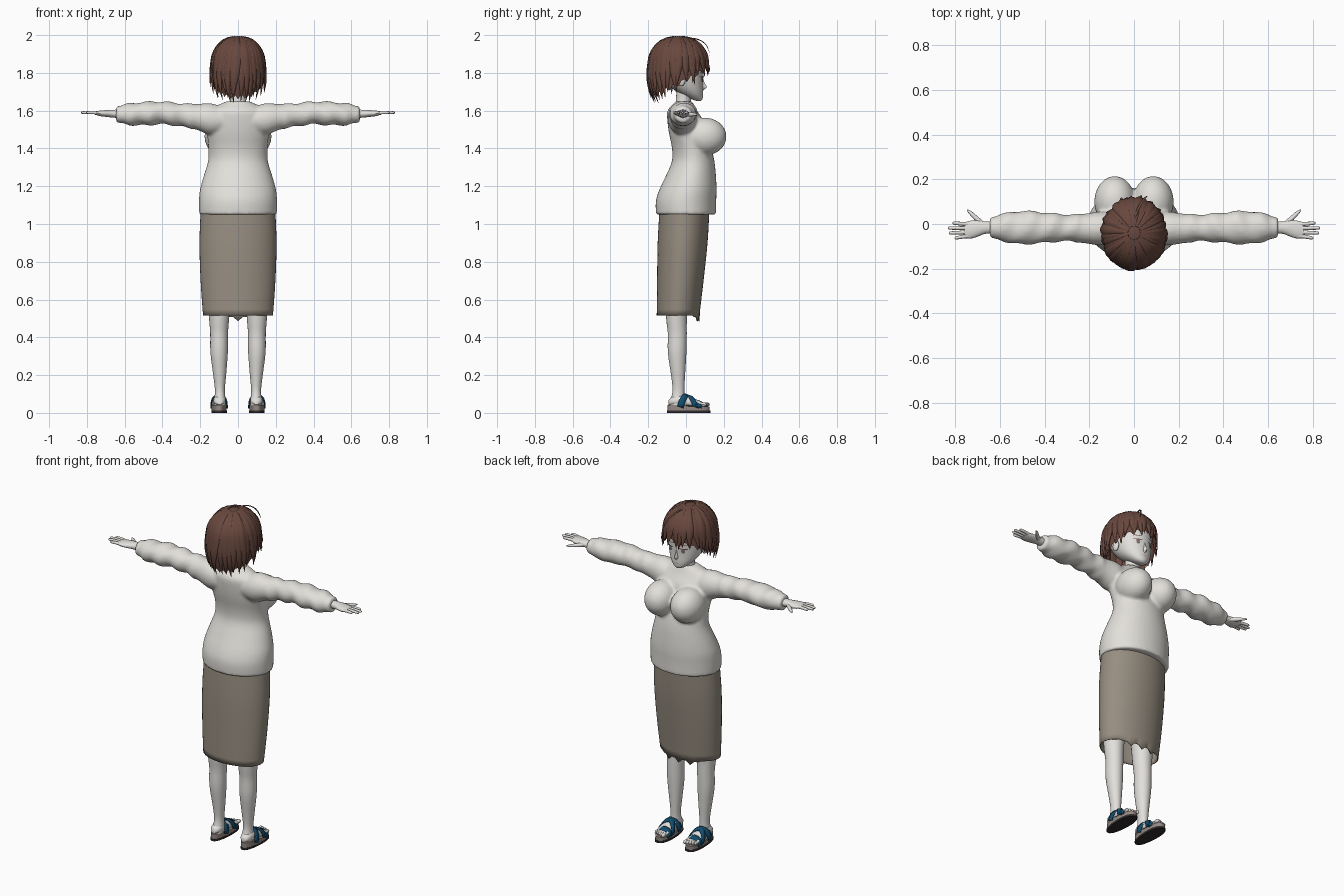
import bpy, bmesh, math, random
from mathutils import Vector
from mathutils.bvhtree import BVHTree

random.seed(4)
cube = bpy.data.objects.get("Cube")
if cube:
    bpy.data.objects.remove(cube)


def material(name, r, g, b):
    m = bpy.data.materials.new(name)
    m.use_nodes = True
    m.diffuse_color = (r, g, b, 1)
    bsdf = m.node_tree.nodes["Principled BSDF"]
    bsdf.inputs["Base Color"].default_value = (r, g, b, 1)
    bsdf.inputs["Roughness"].default_value = .8
    return m


cloth = material("off_white_cloth", .76, .74, .70)
skin_mat = material("pale_skin", .76, .74, .71)
taupe = material("taupe_skirt", .31, .27, .22)
brown = material("brown_hair", .14, .065, .048)
blue = material("blue_strap", .006, .075, .16)
sole_mat = material("sole_beige", .30, .25, .23)
dark = material("dark_rubber", .03, .025, .025)
grey = material("iris_grey", .2, .17, .17)
lip = material("lip_pink", .5, .38, .36)


def finish(bm, name, mat):
    bmesh.ops.recalc_face_normals(bm, faces=bm.faces)
    me = bpy.data.meshes.new(name)
    bm.to_mesh(me)
    bm.free()
    me.materials.append(mat)
    ob = bpy.data.objects.new(name, me)
    bpy.context.collection.objects.link(ob)
    bpy.ops.object.select_all(action='DESELECT')
    ob.select_set(True)
    bpy.context.view_layer.objects.active = ob
    bpy.ops.object.shade_smooth_by_angle(angle=math.radians(50))
    return ob


def skin(bm, rings, n=20, cap=True):
    """Bridge elliptical rings given as (centre, half axis, half axis)."""
    loops = []
    for c, u, v in rings:
        angles = [math.tau * i / n for i in range(n)]
        loops.append([bm.verts.new(c + u * math.cos(a) + v * math.sin(a)) for a in angles])
    for p, q in zip(loops, loops[1:]):
        for i in range(n):
            bm.faces.new((p[i], p[i - 1], q[i - 1], q[i]))
    if cap:
        bm.faces.new(loops[0])
        bm.faces.new(loops[-1])
    return loops


def spline(rows, sub):
    """Catmull-Rom interpolation of rows of numbers."""
    out = []
    for k in range(len(rows) - 1):
        quad = zip(rows[max(k - 1, 0)], rows[k], rows[k + 1], rows[min(k + 2, len(rows) - 1)])
        quad = list(quad)
        for s in range(sub):
            t = s / sub
            out.append([b + (c - a) * t / 2 + (a - 2.5 * b + 2 * c - d / 2) * t * t
                        + (1.5 * (b - c) + (d - a) / 2) * t ** 3 for a, b, c, d in quad])
    return out + [list(rows[-1])]


def loft(bm, axis, rows, n=20, sub=3, cap=True, side=1):
    """Rows: position on axis, two centre coordinates, two radii."""
    i, j = [k for k in range(3) if k != axis]
    rings = []
    for pos, ci, cj, ri, rj in spline(rows, sub):
        c, u, v = Vector(), Vector(), Vector()
        c[axis], c[i], c[j], u[i], v[j] = pos, ci, cj, max(ri, .001), max(rj, .001)
        for w in (c, u, v):
            w.x *= side
        rings.append((c, u, v))
    return skin(bm, rings, n, cap)


def ellipsoid(bm, centre, radii):
    made = bmesh.ops.create_uvsphere(bm, u_segments=24, v_segments=14, radius=1)["verts"]
    for v in made:
        v.co = Vector(c + r * p for c, r, p in zip(centre, radii, v.co))


# Sweater: torso, bust and sleeves fused into one surface
bm = bmesh.new()
loft(bm, 2, [(1.05, 0, 0, .206, .159), (1.12, 0, 0, .207, .16), (1.18, 0, .01, .202, .152),
             (1.25, 0, .025, .183, .134), (1.33, 0, .038, .159, .113), (1.4, 0, .03, .157, .104),
             (1.48, 0, .005, .164, .095), (1.55, 0, -.005, .167, .094), (1.6, 0, -.02, .15, .078),
             (1.63, 0, -.015, .105, .057), (1.65, 0, -.012, .058, .045)], 40)
for side in (1, -1):
    ellipsoid(bm, (side * .086, .1, 1.463), (.092, .115, .1))
    loft(bm, 0, [(.08, -.02, 1.55, .07, .07), (.15, -.02, 1.556, .076, .084),
                 (.22, -.02, 1.567, .066, .068), (.3, -.017, 1.577, .06, .062),
                 (.4, -.016, 1.588, .068, .06), (.5, -.016, 1.584, .075, .062),
                 (.58, -.016, 1.581, .063, .056), (.62, -.016, 1.58, .05, .046),
                 (.645, -.016, 1.58, .046, .044)], 28, 5, side=side)
for v in bm.verts:
    if .24 < abs(v.co.x) < .61:
        fold = math.sin(58 * abs(v.co.x) + 22 * v.co.y + 15 * v.co.z)
        v.co.z += .005 * fold
        v.co.y += .004 * fold
sweater = finish(bm, "sweater", cloth)
fuse = sweater.modifiers.new("fuse", 'REMESH')
fuse.mode, fuse.voxel_size, fuse.use_smooth_shade = 'VOXEL', .009, True
soften = sweater.modifiers.new("soften", 'SMOOTH')
soften.factor, soften.iterations = .5, 6

# Skirt: open tube with a slightly ragged front hem
bm = bmesh.new()
loops = loft(bm, 2, [(1.08, 0, -.008, .197, .132), (.9, 0, -.018, .204, .132),
                     (.7, 0, -.03, .198, .123), (.515, 0, -.042, .185, .113)], 48, 4, cap=False)
for k, v in enumerate(loops[-1]):
    if v.co.y > .04:
        v.co.z -= .03 if k % 3 == 0 else .008
skirt = finish(bm, "skirt", taupe)
skirt.modifiers.new("thickness", 'SOLIDIFY').thickness = .006

# Head and neck
bm = bmesh.new()
loft(bm, 2, [(1.652, 0, .066, .012, .012), (1.664, 0, .054, .038, .034), (1.695, 0, .025, .07, .066),
             (1.74, 0, -.004, .094, .094), (1.8, 0, -.025, .108, .118), (1.86, 0, -.035, .112, .13),
             (1.92, 0, -.035, .09, .105), (1.96, 0, -.035, .04, .05)], 40, 4)
loft(bm, 2, [(1.7, 0, .035, .004, .05), (1.715, 0, .05, .014, .05), (1.726, 0, .06, .011, .05),
             (1.75, 0, .055, .008, .042), (1.785, 0, .045, .004, .042)], 12)
face_tree = BVHTree.FromBMesh(bm)
for side in (1, -1):
    ellipsoid(bm, (side * .108, -.025, 1.762), (.012, .022, .032))
finish(bm, "head", skin_mat)
bm = bmesh.new()
loft(bm, 2, [(1.6, 0, -.018, .056, .046), (1.65, 0, -.014, .043, .04), (1.72, 0, -.005, .045, .045)])
finish(bm, "neck", skin_mat)


def face_plate(name, cx, cz, rx, rz, mat, lift):
    """Thin oval laid on the face surface."""
    bm = bmesh.new()
    rings = [[], []]
    for k, ring in enumerate(rings):
        for i in range(16):
            a, s = math.tau * i / 16, (k + 1) / 2
            x, z = cx + rx * s * math.cos(a), cz + rz * s * math.sin(a)
            hit = face_tree.ray_cast(Vector((x, 1, z)), Vector((0, -1, 0)))[0]
            ring.append(bm.verts.new((x, hit.y + lift, z)))
    bm.faces.new(rings[0])
    for i in range(16):
        bm.faces.new((rings[0][i - 1], rings[0][i], rings[1][i], rings[1][i - 1]))
    finish(bm, name, mat)


for side, tag in ((1, "left"), (-1, "right")):
    face_plate(tag + "_eye_white", side * .042, 1.765, .021, .014, cloth, .002)
    face_plate(tag + "_iris", side * .041, 1.765, .01, .013, grey, .004)
    face_plate(tag + "_lashes", side * .043, 1.779, .024, .003, brown, .005)
    face_plate(tag + "_eyebrow", side * .043, 1.803, .022, .002, brown, .003)
face_plate("mouth", 0, 1.688, .017, .0025, lip, .003)


# Hair: scalp shell with overlapping tapered locks
def hair_point(a, phi, scale):
    quarter = math.pi / 2
    if phi < quarter:
        z, r = 1.85 + .143 * math.cos(phi), math.sin(phi)
    else:
        d = .15 * (phi - quarter)
        z, r = 1.85 - d, 1 + 1.35 * d - 10.5 * d * d
    return Vector((scale * .137 * r * math.sin(a), -.04 + scale * .155 * r * math.cos(a), z))


def hair_end(a, extra=0):
    c = math.cos(a)
    z = 1.715 + .0775 * c + .0075 * c * c + extra
    return math.pi / 2 + (1.85 - z) / .15


bm = bmesh.new()
grid = []
for k in range(15):
    row = []
    for i in range(60):
        a = math.tau * i / 60
        end = hair_end(a, .035 if i % 3 else .015)
        row.append(bm.verts.new(hair_point(a, .03 + (end - .03) * k / 14, .965)))
    grid.append(row)
bm.faces.new(grid[0])
for p, q in zip(grid, grid[1:]):
    for i in range(60):
        bm.faces.new((p[i], p[i - 1], q[i - 1], q[i]))
finish(bm, "hair_shell", brown)

bm = bmesh.new()
count = 38
for i in range(count):
    base = math.tau * (i + random.uniform(-.25, .25)) / count
    end = hair_end(base, random.uniform(-.015, .025))
    scale, drift = random.uniform(.975, 1.01), random.uniform(-.16, .16)
    rings = []
    for k in range(13):
        t = k / 12
        phi = .2 + (end - .2) * t
        a = base + drift * t * t
        flare = scale + .06 * max(0, t - .8) / .2 * (i % 2)
        c = hair_point(a, phi, flare)
        along = hair_point(a, phi + .02, flare) - c
        across = (hair_point(a + .02, phi, flare) - c).normalized()
        out = along.cross(across).normalized()
        width = .024 * min(1, math.sin(min(phi, 1.5)) + .1) * min(1, 2.6 * (1 - t) + .03)
        rings.append((c, across * width, out * min(.009, width * .6)))
    skin(bm, rings, 8)
# Stray curl above the fringe
loft(bm, 1, [(.02, 0, 1.985, .004, .003), (.07, .02, 1.975, .006, .003), (.105, .04, 1.95, .006, .003),
             (.122, .055, 1.915, .004, .003), (.126, .062, 1.89, .001, .001)], 8)
finish(bm, "hair_locks", brown)


def strap(bm, cx, y_a, y_b, height, half):
    """Flat band arching over the foot from side to side."""
    prev = None
    for i in range(17):
        a = math.pi * i / 16
        x, y, z = cx + .046 * math.cos(a), y_a + (y_b - y_a) * i / 16, .03 + height * math.sin(a) ** .8
        pair = [bm.verts.new((x, y + e * half, z - e * .006)) for e in (-1, 1)]
        if prev:
            bm.faces.new((prev[0], prev[1], pair[1], pair[0]))
        prev = pair


def sole(name, cx, z0, z1, grow, mat):
    bm = bmesh.new()
    outline = []
    for i in range(32):
        c, s = math.cos(math.tau * i / 32), math.sin(math.tau * i / 32)
        x = math.copysign(abs(c) ** .75, c) * (.041 + .005 * s) * grow
        outline.append(bm.verts.new((cx + x, .014 + .115 * grow * s, z0)))
    face = bm.faces.new(outline)
    top = bmesh.ops.extrude_face_region(bm, geom=[face])["geom"]
    for v in top:
        if isinstance(v, bmesh.types.BMVert):
            v.co.z = z1 + (.008 if v.co.y < 0 and z0 > 0 else 0)
    finish(bm, name, mat)


# Paired limbs
for side, tag in ((1, "left"), (-1, "right")):
    bm = bmesh.new()
    loft(bm, 2, [(.7, .1, -.05, .068, .07), (.5, .1, -.05, .053, .055), (.42, .1, -.046, .047, .05),
                 (.32, .1, -.047, .046, .049), (.2, .097, -.042, .034, .037),
                 (.12, .096, -.04, .026, .031), (.07, .096, -.045, .03, .037), (.04, .097, -.05, .03, .04)],
         24, side=side)
    finish(bm, tag + "_leg", skin_mat)

    bm = bmesh.new()
    loft(bm, 1, [(-.092, .098, .055, .014, .012), (-.07, .098, .062, .03, .026), (-.02, .098, .064, .034, .036),
                 (.03, .1, .055, .038, .027), (.08, .1, .046, .04, .014), (.1, .1, .043, .036, .009)],
         20, side=side)
    for k in range(5):
        ellipsoid(bm, (side * (.072 + .0145 * k), .108 - .0045 * k, .045), (.01 - .0008 * k, .018, .011))
    finish(bm, tag + "_foot", skin_mat)

    sole(tag + "_sandal_tread", side * .1, 0, .012, 1, dark)
    sole(tag + "_sandal_sole", side * .1, .012, .034, .97, sole_mat)
    bm = bmesh.new()
    strap(bm, side * .1, -.03, .045, .066, .016)
    strap(bm, side * .1, .05, -.025, .066, .016)
    strap(bm, side * .1, .066, .072, .036, .016)
    finish(bm, tag + "_sandal_straps", blue).modifiers.new("thickness", 'SOLIDIFY').thickness = .006

    # Hand with four fingers and a thumb
    bm = bmesh.new()
    loft(bm, 0, [(.6, -.016, 1.582, .03, .024), (.66, -.016, 1.584, .027, .021), (.7, -.02, 1.585, .037, .018),
                 (.735, -.026, 1.586, .04, .014), (.758, -.028, 1.588, .034, .009)], 18, side=side)
    for k, tip in enumerate((.812, .832, .828, .802)):
        y = -.002 - .017 * k
        spread = .006 - .005 * k
        loft(bm, 0, [(.735, y, 1.587, .009, .009), (.77, y + spread / 2, 1.59, .0085, .0085),
                     (tip - .008, y + spread, 1.59, .007, .007), (tip, y + spread, 1.59, .002, .002)],
             10, side=side)
    loft(bm, 0, [(.67, -.005, 1.582, .014, .012), (.7, .02, 1.58, .015, .011), (.728, .046, 1.58, .012, .008),
                 (.747, .062, 1.58, .004, .003)], 10, side=side)
    finish(bm, tag + "_hand", skin_mat)
